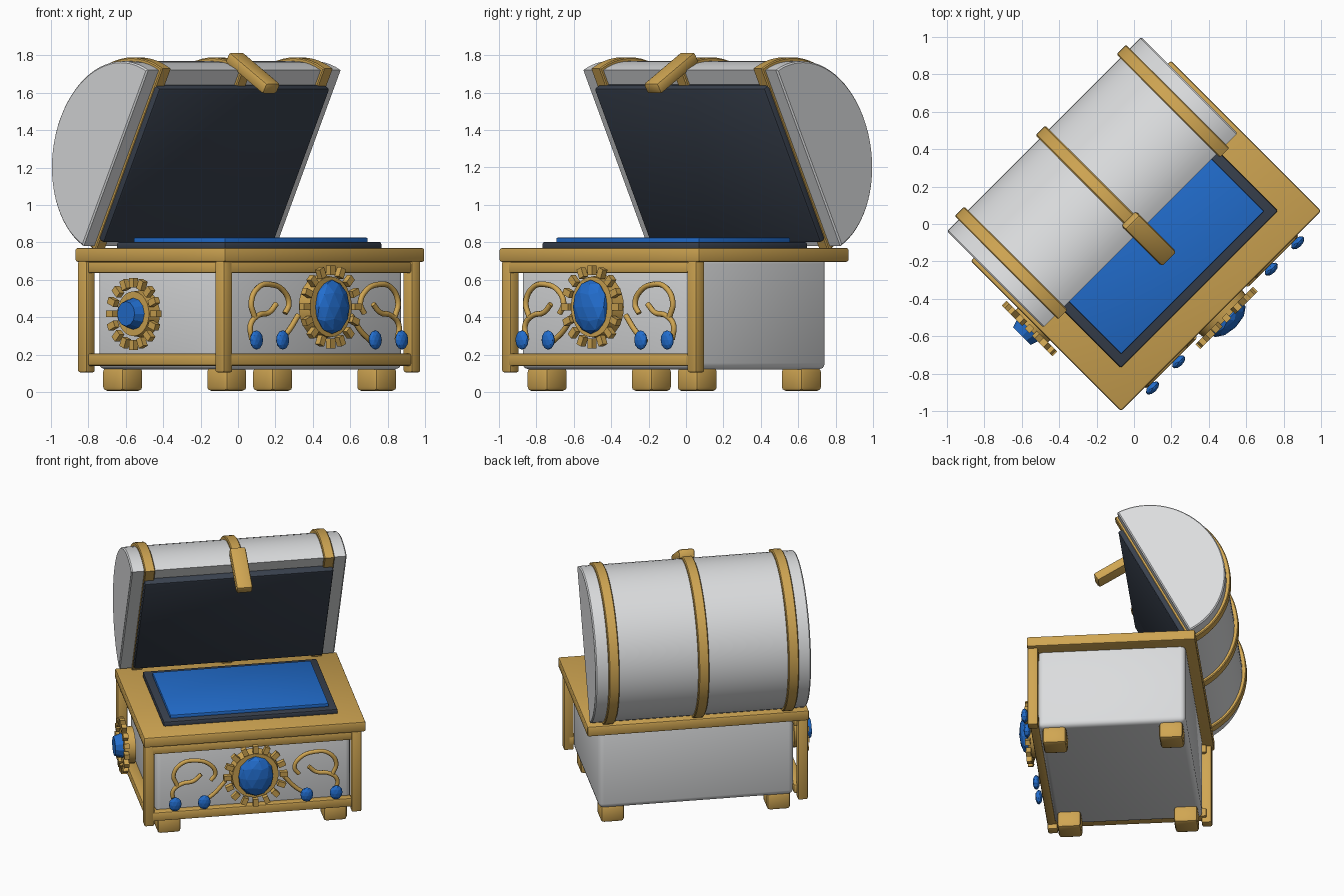
import bpy, bmesh, math
from mathutils import Matrix, Vector

if "Cube" in bpy.data.objects:
    bpy.data.objects.remove(bpy.data.objects["Cube"])

TURN = Matrix.Rotation(math.radians(45), 4, 'Z')   # whole chest stands diagonally


def material(name, rgb):
    m = bpy.data.materials.new(name)
    m.diffuse_color = (*rgb, 1)
    m.use_nodes = True
    m.node_tree.nodes["Principled BSDF"].inputs["Base Color"].default_value = m.diffuse_color
    return m


WHITE = material("pale_grey", (0.71, 0.72, 0.73))
GOLD = material("gold", (0.63, 0.38, 0.085))
DARK = material("dark_slate", (0.04, 0.052, 0.075))
BLUE = material("blue", (0.016, 0.155, 0.62))


def finish(name, bm, mat, smooth=True):
    bmesh.ops.recalc_face_normals(bm, faces=bm.faces[:])
    bm.transform(TURN)
    me = bpy.data.meshes.new(name)
    bm.to_mesh(me)
    bm.free()
    me.materials.append(mat)
    ob = bpy.data.objects.new(name, me)
    bpy.context.collection.objects.link(ob)
    if smooth:
        bpy.ops.object.select_all(action='DESELECT')
        ob.select_set(True)
        bpy.context.view_layer.objects.active = ob
        bpy.ops.object.shade_smooth_by_angle(angle=math.radians(35))
    return ob


def add_box(bm, size, mat4):
    bmesh.ops.create_cube(bm, size=1, matrix=mat4 @ Matrix.Diagonal((*size, 1)))


def box(name, lo, hi, mat, bevel=0.01, rot=None, seg=2):
    lo, hi = Vector(lo), Vector(hi)
    bm = bmesh.new()
    add_box(bm, hi - lo, Matrix.Translation((lo + hi) / 2) @ (rot or Matrix()))
    if bevel:
        bmesh.ops.bevel(bm, geom=bm.edges[:], offset=bevel, segments=seg,
                        profile=0.5, affect='EDGES')
    return finish(name, bm, mat)


def prism(name, profile, u0, u1, mat, bevel=0.0):
    """Extrude a (v, z) outline along the chest length."""
    bm = bmesh.new()
    face = bm.faces.new([bm.verts.new((u0, v, z)) for v, z in profile])
    ext = bmesh.ops.extrude_face_region(bm, geom=[face])
    for v in ext['geom']:
        if isinstance(v, bmesh.types.BMVert):
            v.co.x = u1
    if bevel:
        ends = [e for e in bm.edges if abs(e.verts[0].co.x - e.verts[1].co.x) < 1e-6]
        bmesh.ops.bevel(bm, geom=ends, offset=bevel, segments=1, affect='EDGES')
    return finish(name, bm, mat)


# body, feet and rim
box("body", (-0.665, -0.59, 0.12), (0.665, 0.405, 0.72), WHITE, 0.035, seg=3)
for side, u in (("left", -0.567), ("right", 0.567)):
    for end, v in (("front", -0.482), ("back", 0.305)):
        box(f"foot_{end}_{side}", (u - .08, v - .08, 0.005), (u + .08, v + .08, 0.13), GOLD, 0.022)
box("top_rim", (-0.757, -0.658, 0.695), (0.757, 0.478, 0.77), GOLD, 0.012)

# posts and rails on the front and left sides
for name, u, v in (("front_left", -0.717, -0.61), ("front_right", 0.695, -0.62),
                   ("back_left", -0.717, 0.43)):
    box("post_" + name, (u - .034, v - .034, 0.105), (u + .034, v + .034, 0.70), GOLD, 0.01)
for name, z0, z1 in (("lower", 0.14, 0.205), ("upper", 0.635, 0.695)):
    box(f"front_rail_{name}", (-0.70, -0.645, z0), (0.70, -0.585, z1), GOLD, 0.01)
    box(f"left_rail_{name}", (-0.735, -0.60, z0), (-0.66, 0.43, z1), GOLD, 0.01)

# tray set into the rim
box("tray_border", (-0.594, -0.495, 0.76), (0.594, 0.325, 0.802), DARK, 0.01)
box("tray_cushion", (-0.54, -0.443, 0.79), (0.54, 0.25, 0.825), BLUE, 0.006)

# open lid: half ellipse leaning back on its hinge
MID = Vector((0.195, 1.25))
ALONG = Vector((-0.46, 0.888)).normalized()
OUT = Vector((ALONG.y, -ALONG.x))


def dome(half, height, drop, n=36):
    pts = [MID + ALONG * half * math.cos(math.pi * i / n)
           + OUT * height * math.sin(math.pi * i / n) for i in range(n + 1)]
    if drop:
        pts += [MID - ALONG * half - OUT * drop, MID + ALONG * half - OUT * drop]
    return [tuple(p) for p in pts]


prism("lid", dome(0.53, 0.472, 0.0), -0.735, 0.735, WHITE, 0.008)
for name, u in (("left", -0.612), ("middle", 0.0), ("right", 0.612)):
    prism(f"lid_strap_{name}", dome(0.548, 0.502, 0.018), u - .036, u + .036, GOLD, 0.006)

lean = Matrix.Rotation(math.atan2(-ALONG.x, ALONG.y), 4, 'X')
c = MID - ALONG * 0.02 - OUT * 0.022
size = Vector((1.29, 0.056, 0.93))
mid = Vector((0, c.x, c.y))
box("lid_lining", mid - size / 2, mid + size / 2, DARK, 0.014, lean)

# latch hanging off the lid edge
size = Vector((0.11, 0.335, 0.066))
mid = Vector((0, -0.112, 1.705))
box("latch", mid - size / 2, mid + size / 2, GOLD, 0.016,
    Matrix.Rotation(math.atan2(0.15, 0.25), 4, 'X'))


def ellipsoid(name, frame, radii, subdiv, smooth=False):
    bm = bmesh.new()
    bmesh.ops.create_icosphere(bm, subdivisions=subdiv, radius=1,
                               matrix=frame @ Matrix.Diagonal((*radii, 1)))
    finish(name, bm, BLUE, smooth)


def medallion(name, frame, rx, rz, disc, teeth):
    """Setting in the local x-z plane facing -y: backing disc plus radiating blocks."""
    bm = bmesh.new()
    bmesh.ops.create_cone(bm, cap_ends=True, segments=28, radius1=1, radius2=0.94, depth=0.075,
                          matrix=frame @ Matrix.Translation((0, 0.03, 0))
                          @ Matrix.Diagonal((rx * disc, 1, rz * disc, 1))
                          @ Matrix.Rotation(math.radians(90), 4, 'X'))
    for i in range(teeth):
        a = 2 * math.pi * i / teeth
        at = Matrix.Translation((rx * .89 * math.cos(a), -0.005, rz * .89 * math.sin(a)))
        add_box(bm, (0.052, 0.035, 0.036), frame @ at @ Matrix.Rotation(-a, 4, 'Y'))
    finish(name, bm, GOLD)


# large front jewel and left-side jewel
front = Matrix.Translation((-0.005, -0.70, 0.455))
medallion("front_jewel_setting", front, 0.215, 0.22, 0.78, 16)
ellipsoid("front_jewel", front @ Matrix.Translation((0, -0.015, 0)), (0.122, 0.06, 0.145), 2)

left = Matrix.Translation((-0.785, 0.0, 0.418)) @ Matrix.Rotation(math.radians(-90), 4, 'Z')
medallion("left_jewel_setting", left, 0.187, 0.187, 0.68, 16)
bm = bmesh.new()
bmesh.ops.create_cone(bm, cap_ends=True, segments=12, radius1=0.088, radius2=0.066, depth=0.065,
                      matrix=left @ Matrix.Translation((0, -0.03, 0))
                      @ Matrix.Rotation(math.radians(90), 4, 'X'))
finish("left_jewel", bm, BLUE, False)

# small jewels along the lower front
for i, u in enumerate((-0.55, -0.352, 0.348, 0.548)):
    ellipsoid(f"small_jewel_{i + 1}", Matrix.Translation((u, -0.69, 0.278)),
              (0.044, 0.024, 0.052), 2)


def scroll(name, pts):
    cu = bpy.data.curves.new(name, 'CURVE')
    cu.dimensions = '3D'
    cu.bevel_depth = 0.015
    cu.bevel_resolution = 2
    cu.resolution_u = 6
    cu.use_fill_caps = True
    sp = cu.splines.new('BEZIER')
    sp.bezier_points.add(len(pts) - 1)
    for bp, (u, z) in zip(sp.bezier_points, pts):
        bp.co = (u, -0.655, z)
        bp.handle_left_type = bp.handle_right_type = 'AUTO'
    cu.materials.append(GOLD)
    ob = bpy.data.objects.new(name, cu)
    ob.matrix_world = TURN
    bpy.context.collection.objects.link(ob)


# gold scrollwork, mirrored either side of the front jewel
PATHS = {
    "upper": [(.53, .40), (.555, .48), (.50, .56), (.41, .575), (.31, .54), (.27, .47), (.30, .42)],
    "inner": [(.366, .47), (.42, .425), (.50, .41), (.56, .36), (.55, .28)],
    "lower": [(.352, .27), (.28, .32), (.20, .41)],
}
for side, s in (("left", -1), ("right", 1)):
    for part, pts in PATHS.items():
        scroll(f"scroll_{part}_{side}", [(s * u, z) for u, z in pts])
